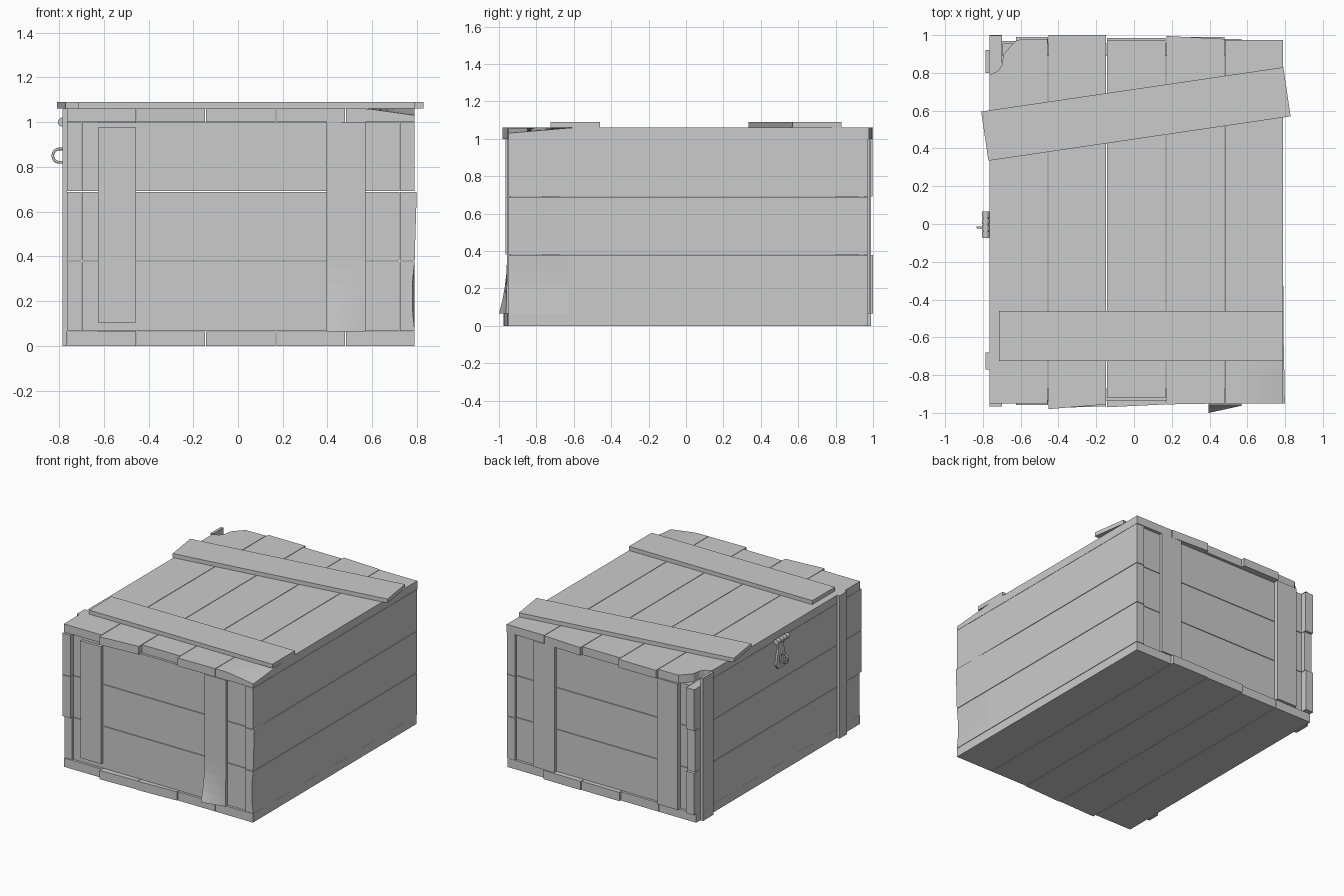
import bpy, bmesh, math
from mathutils import Vector, Matrix

if "Cube" in bpy.data.objects:
    bpy.data.objects.remove(bpy.data.objects["Cube"])


def finish(name, bm):
    bmesh.ops.recalc_face_normals(bm, faces=bm.faces)
    me = bpy.data.meshes.new(name)
    bm.to_mesh(me)
    bm.free()
    ob = bpy.data.objects.new(name, me)
    bpy.context.collection.objects.link(ob)
    return ob


def block(name, x, y, z, cuts=0, warp=None):
    """Box from (min, max) ranges, optionally subdivided and warped."""
    bm = bmesh.new()
    bmesh.ops.create_cube(bm, size=1)
    if cuts:
        bmesh.ops.subdivide_edges(bm, edges=bm.edges[:], cuts=cuts, use_grid_fill=True)
    for v in bm.verts:
        v.co = Vector(r[0] + (c + 0.5) * (r[1] - r[0]) for c, r in zip(v.co, (x, y, z)))
        if warp:
            warp(v.co)
    return finish(name, bm)


def prism(name, pts, axis, lo, hi):
    """Extrude a 2D outline: axis 'z' uses (x, y) points, axis 'x' uses (y, z)."""
    bm = bmesh.new()
    put = (lambda a, b: (a, b, lo)) if axis == 'z' else (lambda a, b: (lo, a, b))
    f = bm.faces.new([bm.verts.new(put(*p)) for p in pts])
    ext = bmesh.ops.extrude_face_region(bm, geom=[f])['geom']
    d = Vector((0, 0, hi - lo)) if axis == 'z' else Vector((hi - lo, 0, 0))
    bmesh.ops.translate(bm, vec=d, verts=[g for g in ext if isinstance(g, bmesh.types.BMVert)])
    return finish(name, bm)


G = 0.002  # half gap between boards
XS = [-0.765, -0.455, -0.145, 0.17, 0.48, 0.79]
ZS = [0.065, 0.38, 0.69, 1.0]

# base boards, with uneven ends (front-left, front-right, back)
base_ends = [(-0.95, -0.95, 0.97), (-0.975, -0.965, 0.97), (-0.97, -0.955, 0.985),
             (-0.95, -0.95, 0.99), (-0.95, -0.95, 0.97)]
for i, (a, b, back) in enumerate(base_ends):
    x0, x1 = XS[i] + G, XS[i + 1] - G
    prism(f"base_board_{i+1}", [(x0, a), (x1, b), (x1, back), (x0, back)], 'z', 0, 0.065)

# lid boards: first has a broken corner, last is worn down at the front
lid_ends = [None, (-0.98, -0.955, 1.0, 1.0), (-0.92, -0.92, 0.975, 0.975),
            (-0.955, -0.95, 0.995, 0.98)]
prism("lid_board_1", [(XS[0], -0.95), (XS[1] - G, -0.95), (XS[1] - G, 0.98), (-0.62, 0.975),
                      (-0.655, 0.94), (-0.69, 0.90), (-0.70, 0.84), (-0.72, 0.81),
                      (XS[0], 0.79)], 'z', 1.0, 1.06)
for i in (1, 2, 3):
    a, b, c, d = lid_ends[i]
    x0, x1 = XS[i] + G, XS[i + 1] - G
    prism(f"lid_board_{i+1}", [(x0, a), (x1, b), (x1, d), (x0, c)], 'z', 1.0, 1.06)


def worn_corner(v):
    t = max(0, 1 - (v.y + 0.95) / 0.35) * max(0, (v.x - 0.58) / 0.21)
    if v.z > 1.03:
        v.z -= 0.03 * t


block("lid_board_5", (XS[4] + G, XS[5]), (-0.95, 0.975), (1.0, 1.06), 10, worn_corner)

# wall boards, three per side
left_ends = [(-0.945, 1.0), (-0.965, 0.985), (-0.965, 0.998)]


def bulge(v):
    if v.x > 0.78:
        v.x += 0.009 * max(0, (v.z - 0.4) / 0.29) * max(0, (-v.y - 0.5) / 0.45)


def dent(v):
    if v.x > 0.78 and v.y < -0.9:
        v.x -= 0.012 * math.sin(math.pi * (v.z - 0.065) / 0.315)


for i in range(3):
    z = (ZS[i] + G, ZS[i + 1] - G)
    block(f"left_wall_board_{i+1}", (-0.765, -0.70), left_ends[i], z)
    block(f"right_wall_board_{i+1}", (0.725, 0.79), (-0.95, 0.972), z, 5,
          (dent, bulge, None)[i])
    block(f"front_wall_board_{i+1}", (-0.697, 0.722), (-0.935, -0.87), z)
    block(f"back_wall_board_{i+1}", (-0.697, 0.722), (0.89, 0.955), z)


# vertical battens on front and back
def bent_foot(v):
    t = max(0, 1 - (v.z - 0.065) / 0.3)
    v.y -= t * t * (0.043 - 0.038 * (v.x - 0.395) / 0.175)


block("front_left_batten", (-0.625, -0.455), (-0.957, -0.935), (0.105, 0.975))
block("front_right_batten", (0.395, 0.57), (-0.957, -0.935), (0.065, 1.0), 12, bent_foot)
block("back_left_batten", (-0.625, -0.455), (0.955, 0.99), (0.065, 1.0))
block("back_right_batten", (0.395, 0.57), (0.955, 0.98), (0.065, 1.0))

# upright strips on the latch side
block("latch_side_strip_front", (-0.785, -0.765), (-0.77, -0.68), (0.0, 1.06))
block("latch_side_strip_back", (-0.785, -0.765), (0.80, 0.92), (0.0, 1.06))

# cross slats on the lid, one knocked askew
block("lid_slat_straight", (-0.715, 0.79), (-0.725, -0.46), (1.06, 1.09))
slat = block("lid_slat_askew", (-0.8085, 0.8085), (-0.1315, 0.1315), (1.06, 1.09))
slat.data.transform(Matrix.Translation((0.01, 0.5825, 0)) @
                    Matrix.Rotation(math.atan2(0.235, 1.6), 4, 'Z'))


# latch: hinge knuckles, slotted hasp plate and staple
def knuckle(name, y, depth, r):
    bm = bmesh.new()
    m = Matrix.Translation((-0.785, y, 1.0)) @ Matrix.Rotation(math.pi / 2, 4, 'X')
    bmesh.ops.create_cone(bm, cap_ends=True, segments=16, radius1=r, radius2=r,
                          depth=depth, matrix=m)
    finish(name, bm)


for k in range(4):
    knuckle(f"latch_knuckle_{k+1}", -0.0555 + k * 0.035, 0.031, 0.02)
knuckle("latch_pin", -0.003, 0.14, 0.014)

outline = [(-0.035, 0.985), (0.03, 0.985), (0.03, 0.93), (0.045, 0.88), (0.055, 0.82),
           (0.035, 0.79), (-0.04, 0.79), (-0.06, 0.82), (-0.05, 0.88), (-0.035, 0.93)]
hasp = prism("latch_hasp", outline, 'x', -0.782, -0.768)
cutter = block("hasp_slot_cutter", (-0.85, -0.767), (-0.022, 0.016), (0.815, 0.885))
cutter.hide_render = True
cutter.hide_viewport = True
mod = hasp.modifiers.new("slot", 'BOOLEAN')
mod.object = cutter
mod.operation = 'DIFFERENCE'

cu = bpy.data.curves.new("latch_staple", 'CURVE')
cu.dimensions = '3D'
cu.bevel_depth = 0.006
cu.bevel_resolution = 2
cu.use_fill_caps = True
path = [(-0.76, 0.88)] + [(-0.80 - 0.028 * math.sin(a), 0.85 + 0.03 * math.cos(a))
                          for a in [math.pi * k / 8 for k in range(9)]] + [(-0.76, 0.82)]
sp = cu.splines.new('POLY')
sp.points.add(len(path) - 1)
for p, (x, z) in zip(sp.points, path):
    p.co = (x, -0.003 - 0.015, z, 1)
bpy.context.collection.objects.link(bpy.data.objects.new("latch_staple", cu))
